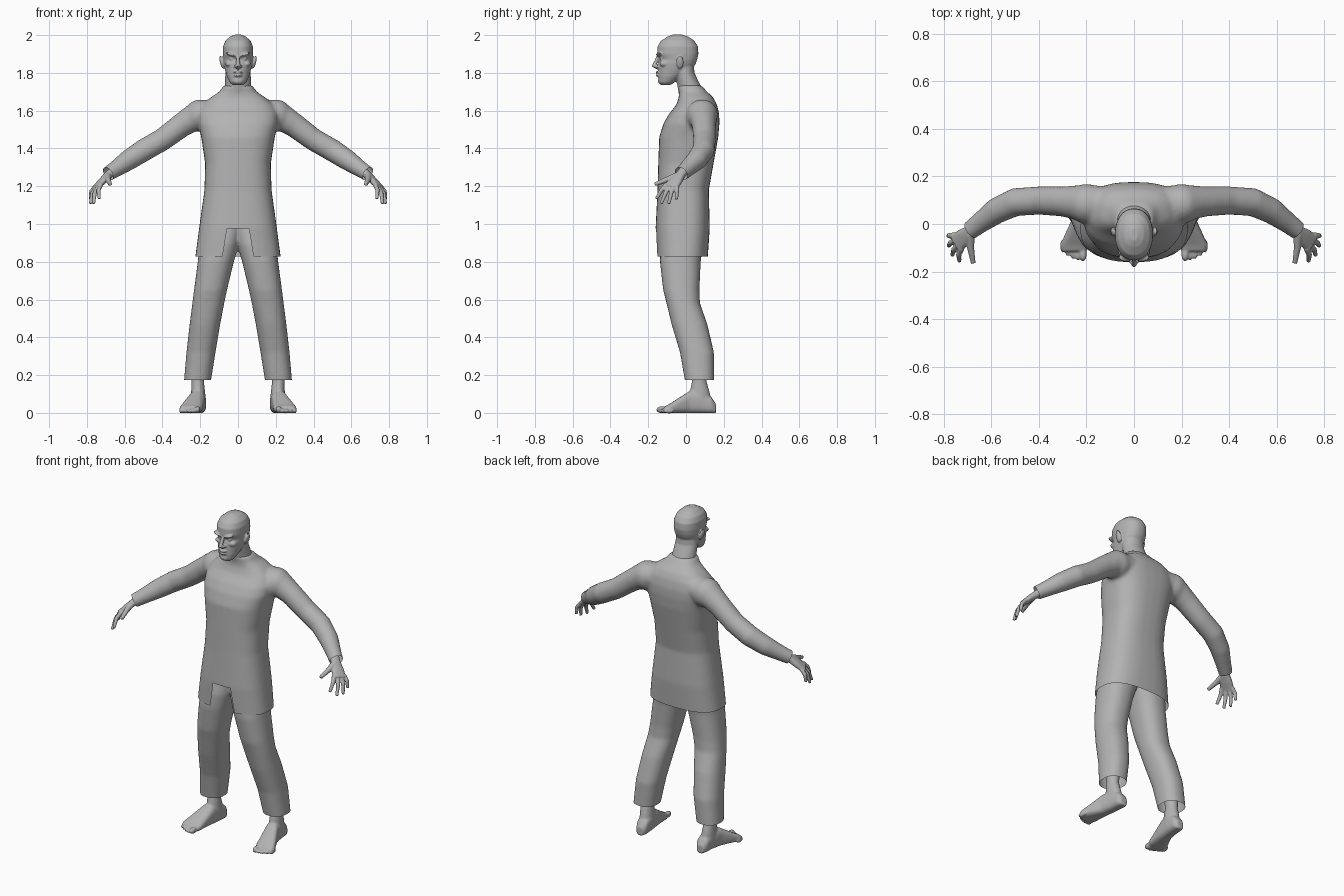
import bpy, bmesh, math
from mathutils import Vector, Matrix

if "Cube" in bpy.data.objects:
    bpy.data.objects.remove(bpy.data.objects["Cube"])

grey = bpy.data.materials.new("plain grey")
grey.diffuse_color = (0.45, 0.45, 0.45, 1)
grey.use_nodes = True
grey.node_tree.nodes["Principled BSDF"].inputs["Base Color"].default_value = grey.diffuse_color


def ring(c, u, v, n=2.0, seg=32):
    """Superellipse ring around c with half axes u and v."""
    pts = []
    for i in range(seg):
        a = 2 * math.pi * i / seg
        ca, sa = math.cos(a), math.sin(a)
        pts.append(Vector(c) + Vector(u) * math.copysign(abs(ca) ** (2 / n), ca)
                   + Vector(v) * math.copysign(abs(sa) ** (2 / n), sa))
    return pts


def loft(bm, rings):
    rows = [[bm.verts.new(p) for p in r] for r in rings]
    for a, b in zip(rows, rows[1:]):
        for i in range(len(a)):
            j = (i + 1) % len(a)
            bm.faces.new((a[i], a[j], b[j], b[i]))
    bm.faces.new(rows[0][::-1])
    bm.faces.new(rows[-1])


def stack(bm, rows, n=2.0):
    """Horizontal rings given as z, x0, x1, y0, y1."""
    loft(bm, [ring(((x0 + x1) / 2, (y0 + y1) / 2, z), ((x1 - x0) / 2, 0, 0),
                   (0, (y1 - y0) / 2, 0), n) for z, x0, x1, y0, y1 in rows])


def tube(bm, pts, radii):
    pts = [Vector(p) for p in pts]
    rings = []
    for i, p in enumerate(pts):
        d = (pts[min(i + 1, len(pts) - 1)] - pts[max(i - 1, 0)]).normalized()
        side = d.cross(Vector((0.3, 1, 0.2))).normalized()
        rings.append(ring(p, side * radii[i], d.cross(side) * radii[i], seg=20))
    loft(bm, rings)


def ball(bm, c, r, rot=0.0):
    m = Matrix.Translation(c) @ Matrix.Rotation(rot, 4, 'Y') @ Matrix.Diagonal((*r, 1))
    bmesh.ops.create_uvsphere(bm, u_segments=20, v_segments=12, radius=1, matrix=m)


def fuse(bm, name, voxel, smooth, finish=None):
    """Blend overlapping volumes into one smooth skin, then trim openings."""
    bmesh.ops.recalc_face_normals(bm, faces=bm.faces)
    me = bpy.data.meshes.new(name)
    bm.to_mesh(me)
    bm.free()
    ob = bpy.data.objects.new(name, me)
    bpy.context.collection.objects.link(ob)
    rm = ob.modifiers.new("blend", 'REMESH')
    rm.mode, rm.voxel_size = 'VOXEL', voxel
    sm = ob.modifiers.new("soften", 'SMOOTH')
    sm.factor, sm.iterations = 0.5, smooth
    dg = bpy.context.evaluated_depsgraph_get()
    new = bpy.data.meshes.new_from_object(ob.evaluated_get(dg))
    ob.modifiers.clear()
    ob.data = new
    bm = bmesh.new()
    bm.from_mesh(new)
    if finish:
        finish(bm)
    for f in bm.faces:
        f.smooth, f.material_index = True, 0
    bm.to_mesh(new)
    bm.free()
    new.materials.clear()
    new.materials.append(grey)
    return ob


def cut(bm, co, no, keep=lambda c: True, clear=True):
    faces = [f for f in bm.faces if keep(f.calc_center_median())]
    geom = faces + list({e for f in faces for e in f.edges}) + list({v for f in faces for v in f.verts})
    bmesh.ops.bisect_plane(bm, geom=geom, plane_co=co, plane_no=no, clear_outer=clear)


# head with face features and neck
bm = bmesh.new()
stack(bm, [(z, -w, w, a, b) for z, w, a, b in [
    (1.735, .028, -.13, -.085), (1.75, .044, -.143, -.06), (1.78, .058, -.146, -.02),
    (1.82, .070, -.146, .035), (1.85, .076, -.145, .052), (1.872, .078, -.138, .060),
    (1.90, .080, -.153, .066), (1.94, .079, -.151, .063), (1.97, .067, -.133, .044),
    (1.992, .042, -.097, .012), (2.003, .015, -.07, -.02)]], 2.2)
stack(bm, [(z, -w, w, a, b) for z, w, a, b in [
    (1.60, .11, -.01, .14), (1.67, .09, -.035, .12), (1.73, .07, -.045, .078),
    (1.80, .067, -.06, .045), (1.87, .06, -.06, .04)]])
tube(bm, [(0, -.145, 1.89), (0, -.158, 1.862), (0, -.17, 1.838), (0, -.15, 1.828)],
     [.009, .010, .013, .011])
ball(bm, (0, -.149, 1.803), (.025, .013, .006))
ball(bm, (0, -.147, 1.786), (.022, .013, .006))
ball(bm, (0, -.133, 1.757), (.028, .016, .018))
for s in (-1, 1):
    ball(bm, (s * .033, -.141, 1.897), (.033, .018, .009), -s * .25)
    ball(bm, (s * .033, -.126, 1.874), (.014, .012, .010))
    ball(bm, (s * .046, -.115, 1.848), (.022, .024, .016))
    ball(bm, (s * .014, -.156, 1.834), (.009, .010, .008))
    ball(bm, (s * .086, -.032, 1.856), (.010, .020, .036), s * .25)
fuse(bm, "head", .0045, 4)

# long shirt: body, shoulders and sleeves
bm = bmesh.new()
stack(bm, [(z, -w, w, a, b) for z, w, a, b in [
    (.78, .232, -.155, .113), (.83, .226, -.156, .116), (.98, .206, -.161, .126),
    (1.18, .178, -.151, .121), (1.32, .174, -.147, .146), (1.46, .195, -.142, .171),
    (1.53, .212, -.12, .177), (1.58, .212, -.092, .176), (1.63, .19, -.052, .165),
    (1.67, .145, -.038, .145), (1.70, .10, -.038, .112), (1.735, .075, -.045, .08)]], 2.6)
ARM = [(.12, .085, 1.585), (.21, .088, 1.58), (.30, .095, 1.522), (.40, .099, 1.447),
       (.50, .092, 1.39), (.58, .055, 1.338), (.65, .003, 1.29), (.72, -.05, 1.245)]
ARM_R = [.075, .078, .064, .060, .060, .055, .044, .037]
for s in (-1, 1):
    tube(bm, [(s * x, y, z) for x, y, z in ARM], ARM_R)
    ball(bm, (s * .20, .085, 1.575), (.085, .085, .085))


def trim_shirt(bm):
    cut(bm, (0, 0, .828), (0, 0, -1), lambda c: abs(c.x) < .4)
    for s in (-1, 1):
        cut(bm, (s * .688, -.025, 1.266), (s * .72, -.54, -.45), lambda c: c.x * s > .5)
    # notch in the front hem
    front = lambda c: c.y < -.05 and abs(c.x) < .2 and c.z < 1.05
    cut(bm, (0, 0, .976), (0, 0, 1), front, False)
    for s in (-1, 1):
        cut(bm, (s * .058, 0, .976), (s, 0, .16), front, False)
    gone = []
    for f in bm.faces:
        c = f.calc_center_median()
        if front(c) and c.z < .976 and abs(c.x) < .058 + (.976 - c.z) * .16:
            gone.append(f)
    bmesh.ops.delete(bm, geom=gone, context='FACES')


fuse(bm, "shirt", .010, 8, trim_shirt)

# trousers
bm = bmesh.new()
for s in (-1, 1):
    rows = [(.13, .147, .287, .0, .148), (.17, .143, .286, -.006, .149),
            (.32, .119, .273, -.032, .148), (.47, .094, .256, -.077, .113),
            (.58, .073, .242, -.103, .074), (.65, .058, .233, -.121, .071),
            (.80, .022, .213, -.138, .078), (.89, -.005, .203, -.135, .09),
            (1.0, -.03, .17, -.11, .09)]
    stack(bm, [(z, *sorted((s * a, s * b)), c, d) for z, a, b, c, d in rows], 2.3)
fuse(bm, "trousers", .009, 6, lambda b: cut(b, (0, 0, .175), (0, 0, -1)))

# hands: palm, four fingers, thumb
TIPS = [(.735, -.157, 1.133), (.765, -.132, 1.107), (.781, -.092, 1.107), (.782, -.05, 1.13)]
for s, side in ((-1, "left"), (1, "right")):
    bm = bmesh.new()
    flip = lambda v: Vector((s * v[0], v[1], v[2]))
    start, knuckle = Vector((.655, -.005, 1.29)), Vector((.750, -.082, 1.195))
    d = (knuckle - start).normalized()
    w = Vector((-.36, -.9, .1))
    w = (w - d * w.dot(d)).normalized()
    t = d.cross(w)
    loft(bm, [[flip(p) for p in ring(start.lerp(knuckle, k), w * a, t * b, 2.4, 20)]
              for k, a, b in [(0, .026, .022), (.35, .027, .021), (.65, .037, .019), (1, .042, .014)]])
    for i, tip in enumerate(TIPS):
        base = knuckle - d * .015 + w * (.032 - i * .0213)
        bend = base.lerp(Vector(tip), .5) + Vector((.008, 0, .008))
        tube(bm, [flip(p) for p in (base, bend, tip)], [.0125, .0115, .0085])
    tube(bm, [flip(p) for p in ((.69, -.045, 1.255), (.688, -.10, 1.235), (.677, -.165, 1.21))],
         [.020, .015, .010])
    fuse(bm, side + "_hand", .004, 3)

# bare feet with ankles and toes
SOLE = [(.158, .205, .022, .05), (.135, .205, .036, .085), (.08, .209, .040, .115),
        (.02, .218, .043, .118), (-.04, .236, .053, .08), (-.09, .250, .061, .048),
        (-.115, .252, .052, .036)]
for s, side in ((-1, "left"), (1, "right")):
    bm = bmesh.new()
    loft(bm, [ring((s * x, y, h / 2 - .002), (r, 0, 0), (0, 0, h / 2), 2.8)
              for y, x, r, h in SOLE])
    stack(bm, [(z, s * x - r, s * x + r, a, b) for z, x, r, a, b in [
        (.06, .209, .040, .01, .135), (.11, .211, .037, .02, .125),
        (.17, .214, .033, .032, .108), (.27, .212, .04, .02, .115)]])
    for i in range(5):
        r = .019 if i == 0 else .0125
        ball(bm, (s * (.215 + i * .0215), -.128 + .0022 * i * i, r - .002),
             (r * .85, .030, r))
    fuse(bm, side + "_foot", .006, 4)
